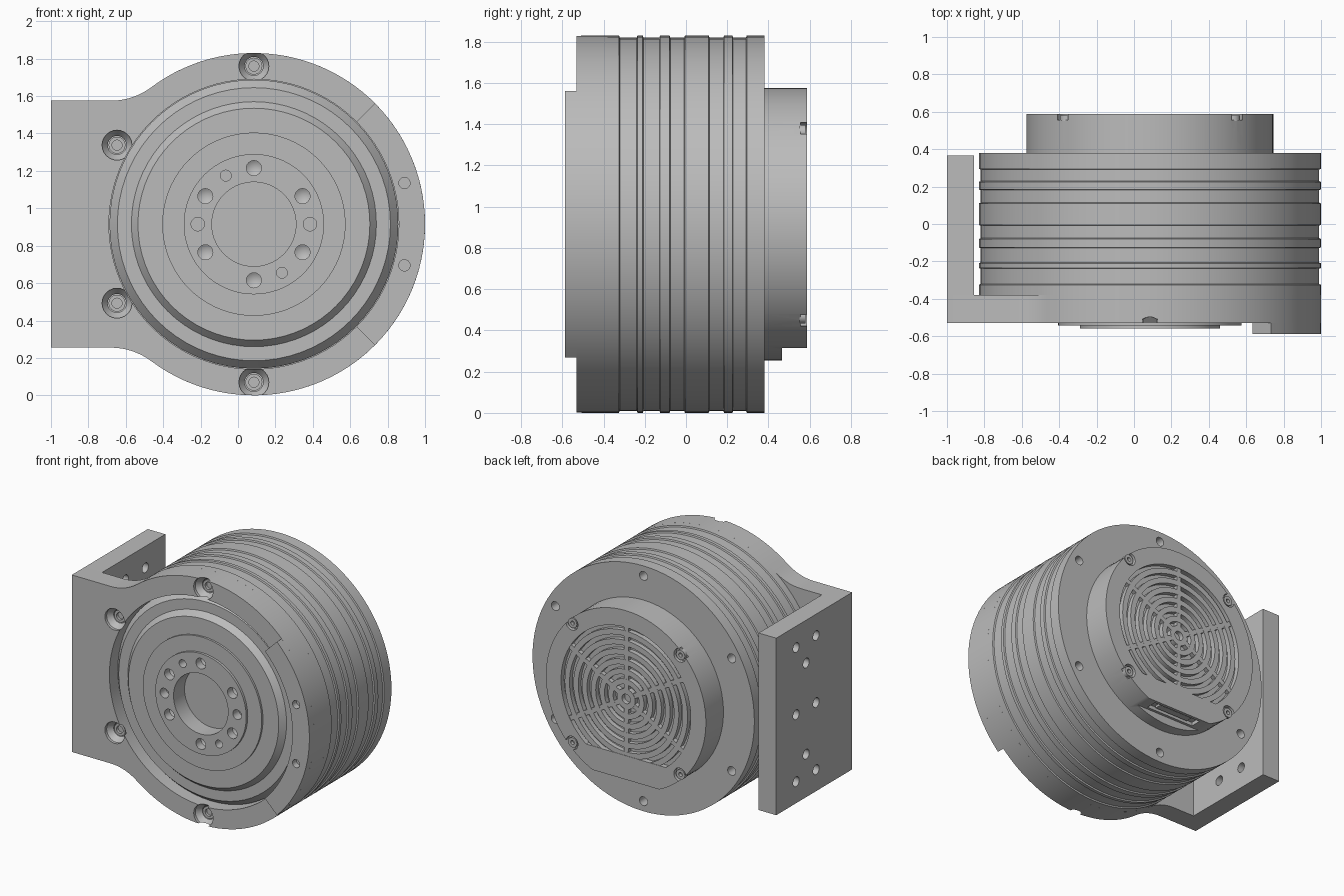
import bpy, bmesh, math
from mathutils import Matrix

if "Cube" in bpy.data.objects:
    bpy.data.objects.remove(bpy.data.objects["Cube"], do_unlink=True)

CX, CZ, R = 0.085, 0.915, 0.915      # drum axis and radius
FRONT, PLATE, BACK, CAP = -0.53, -0.38, 0.38, 0.587

metal = bpy.data.materials.new("satin_grey")
metal.use_nodes = True
GREY = (0.5, 0.5, 0.5, 1)
metal.diffuse_color = GREY
metal.node_tree.nodes["Principled BSDF"].inputs["Base Color"].default_value = GREY


def polar(r, degrees):
    a = math.radians(degrees)
    return CX + r * math.cos(a), CZ + r * math.sin(a)


def lathe(bm, profile, x=CX, z=CZ, steps=72, closed=False, matrix=None):
    """Revolve (radius, y) points about an axis parallel to y."""
    place = matrix or Matrix.Translation((x, 0, z))
    rings = []
    for r, y in profile:
        count = steps if r > 0 else 1
        angles = [math.tau * i / steps for i in range(count)]
        rings.append([bm.verts.new(place @ Matrix.Rotation(a, 4, 'Y') @ Matrix.Translation((r, y, 0)).translation)
                      for a in angles])
    pairs = list(zip(rings, rings[1:]))
    if closed:
        pairs.append((rings[-1], rings[0]))
    for a, b in pairs:
        for i in range(steps):
            j = (i + 1) % steps
            quad = [a[i % len(a)], a[j % len(a)], b[j % len(b)], b[i % len(b)]]
            bm.faces.new(list(dict.fromkeys(quad)))


def prism(bm, points, y0, y1):
    """Extrude an (x, z) outline along y."""
    face = bm.faces.new([bm.verts.new((x, y0, z)) for x, z in points])
    new = bmesh.ops.extrude_face_region(bm, geom=[face])["geom"]
    moved = [v for v in new if isinstance(v, bmesh.types.BMVert)]
    bmesh.ops.translate(bm, vec=(0, y1 - y0, 0), verts=moved)


def rect(x0, x1, z0, z1):
    return [(x0, z0), (x1, z0), (x1, z1), (x0, z1)]


def hole(bm, x, z, r, y0, y1):
    lathe(bm, [(0, y0), (r, y0), (r, y1), (0, y1)], x, z, 24)


def to_object(name, bm):
    bmesh.ops.recalc_face_normals(bm, faces=bm.faces)
    mesh = bpy.data.meshes.new(name)
    bm.to_mesh(mesh)
    bm.free()
    mesh.materials.append(metal)
    ob = bpy.data.objects.new(name, mesh)
    bpy.context.collection.objects.link(ob)
    return ob


def make(name, bm, *cutters):
    """Turn a bmesh into an object and carve each cutter bmesh out of it in turn."""
    ob = to_object(name, bm)
    bpy.ops.object.select_all(action='DESELECT')
    ob.select_set(True)
    bpy.context.view_layer.objects.active = ob
    for cutter in cutters:
        helper = to_object(name + "_cutter", cutter)
        mod = ob.modifiers.new("cut", 'BOOLEAN')
        mod.operation, mod.solver, mod.object = 'DIFFERENCE', 'EXACT', helper
        bpy.ops.object.modifier_apply(modifier=mod.name)
        bpy.data.objects.remove(helper, do_unlink=True)
    bpy.ops.object.shade_smooth_by_angle(angle=math.radians(30))


# Drum housing with shallow grooves, bolt holes in the rear flange
body = bmesh.new()
profile = [(0, PLATE), (R, PLATE)]
for y0, y1 in ((-0.325, -0.235), (-0.21, -0.125), (-0.08, -0.005), (0.11, 0.185), (0.225, 0.295)):
    profile += [(R, y0), (R - 0.01, y0 + 0.004), (R - 0.01, y1 - 0.004), (R, y1)]
lathe(body, profile + [(R, BACK), (0, BACK)], steps=96)
cut = bmesh.new()
for k in range(6):
    hole(cut, *polar(0.84, 30 + 60 * k), 0.033, BACK - 0.12, BACK + 0.1)
make("drum_housing", body, cut)

# Front mounting plate: round ring flowing into a square tab
rf = 0.36
fz = 1.575 + rf
fx = CX - math.sqrt((R + rf) ** 2 - (fz - CZ) ** 2)
tangent = math.atan2(fz - CZ, fx - CX)
upper = [(-1, 1.575)]
for i in range(9):
    a = -math.pi / 2 + (tangent - math.pi / 2) * i / 8
    upper.append((fx + rf * math.cos(a), fz + rf * math.sin(a)))
upper += [polar(R, math.degrees(tangent) * (1 - i / 40)) for i in range(1, 41)]
outline = upper + [(x, 2 * CZ - z) for x, z in reversed(upper[:-1])]
plate = bmesh.new()
prism(plate, outline, FRONT, PLATE)
bore = bmesh.new()
lathe(bore, [(0, -0.7), (0.775, -0.7), (0.775, -0.3), (0, -0.3)], steps=96)
seats = bmesh.new()
screws = bmesh.new()
for angle in (90, 150, 210, 270):        # countersunk seats and their screws
    x, z = polar(0.845, angle)
    y = FRONT + 0.06
    lathe(seats, [(0, FRONT - 0.05), (0.08, FRONT - 0.05), (0.08, FRONT + 0.02), (0.05, y),
                  (0.05, y + 0.04), (0, y + 0.04)], x, z, 24)
    lathe(screws, [(0, y + 0.02), (0.027, y + 0.02), (0.027, y), (0.045, y), (0.045, y + 0.045), (0, y + 0.045)],
          x, z, 24)
make("front_plate", plate, bore, seats)
make("plate_screws", screws)

# Raised quarter of the ring
pad = bmesh.new()
arc = [-45 + 90 * i / 24 for i in range(25)]
prism(pad, [polar(R, a) for a in arc] + [polar(0.775, a) for a in reversed(arc)], -CAP, FRONT)
cut = bmesh.new()
for side in (-1, 1):
    hole(cut, 0.89, CZ + 0.22 * side, 0.03, -0.7, -0.54)
make("raised_pad", pad, cut)

# Side flange of the bracket with its bolt pattern
flange = bmesh.new()
prism(flange, rect(-1, -0.855, 2 * CZ - 1.575, 1.575), PLATE, 0.365)
cut = bmesh.new()
spots = [(y, CZ + dz) for y in (0.13, -0.105) for dz in (-0.5, 0, 0.5)]
for y, z in spots + [(0.012, CZ - 0.34), (0.012, CZ + 0.34)]:
    turn = Matrix.Translation((-0.93, y, z)) @ Matrix.Rotation(math.pi / 2, 4, 'Z')
    lathe(cut, [(0, -0.15), (0.036, -0.15), (0.036, 0.15), (0, 0.15)], steps=24, matrix=turn)
make("side_flange", flange, cut)

# Output rotor: stepped discs with a blind bore and a bolt circle
rotor = bmesh.new()
lathe(rotor, [(0, -0.43), (0.225, -0.43), (0.225, -0.56), (0.375, -0.56), (0.375, -0.542), (0.49, -0.542),
              (0.49, -0.527), (0.62, -0.527), (0.655, -0.485), (0.73, -0.485), (0.772, -0.435),
              (0.772, -0.37), (0, -0.37)], steps=72)
cut = bmesh.new()
for k in range(6):
    x, z = polar(0.3, 30 + 60 * k)
    lathe(cut, [(0, -0.7), (0.04, -0.7), (0.04, -0.5), (0, -0.475)], x, z, 24)
for angle, r in ((0, 0.036), (180, 0.036), (120, 0.029), (300, 0.029)):
    hole(cut, *polar(0.3, angle), r, -0.7, -0.49)
make("output_rotor", rotor, cut)

# Rear cap: recessed for the grille, flat underneath, notched for screws, slotted for a connector
cap = bmesh.new()
lathe(cap, [(0, BACK), (0.66, BACK), (0.66, CAP), (0.535, CAP), (0.535, 0.55), (0, 0.55)], steps=96)
flat = bmesh.new()
prism(flat, rect(-0.5, 0.7, 0.1, 0.315), 0.465, 0.7)
notches = bmesh.new()
screws = bmesh.new()
for k in range(4):
    x, z = polar(0.63, 45 + 90 * k)
    hole(notches, x, z, 0.05, 0.555, 0.7)
    lathe(screws, [(0.015, 0.55), (0.036, 0.55), (0.036, 0.58), (0.015, 0.58)], x, z, 20, closed=True)
slot = bmesh.new()
prism(slot, rect(CX - 0.2, CX + 0.2, 0.2, 0.342), 0.485, 0.565)
make("rear_cap", cap, flat, notches, slot)
make("cap_screws", screws)

# Connector sitting in the slot
plug = bmesh.new()
prism(plug, rect(CX - 0.14, CX + 0.14, 0.325, 0.345), 0.5, 0.55)
make("connector", plug)

# Ventilation grille: concentric ribs and spokes
for i in range(7):
    inner = 0.035 + 0.072 * i
    rib = bmesh.new()
    lathe(rib, [(inner, 0.545), (inner + 0.04, 0.545), (inner + 0.04, CAP - 0.003), (inner, CAP - 0.003)], closed=True)
    make(f"grille_rib_{i + 1}", rib)
for k in range(6):
    spoke = bmesh.new()
    prism(spoke, rect(0.06, 0.54, -0.018, 0.018), 0.545, CAP - 0.004)
    turn = Matrix.Translation((CX, 0, CZ)) @ Matrix.Rotation(math.radians(30 + 60 * k), 4, 'Y')
    bmesh.ops.transform(spoke, matrix=turn, verts=spoke.verts)
    make(f"grille_spoke_{k + 1}", spoke)

# Solid panel closing the bottom of the grille
panel = bmesh.new()
prism(panel, [polar(0.536, 232 + 76 * i / 16) for i in range(17)], 0.545, CAP)
make("lower_panel", panel)
